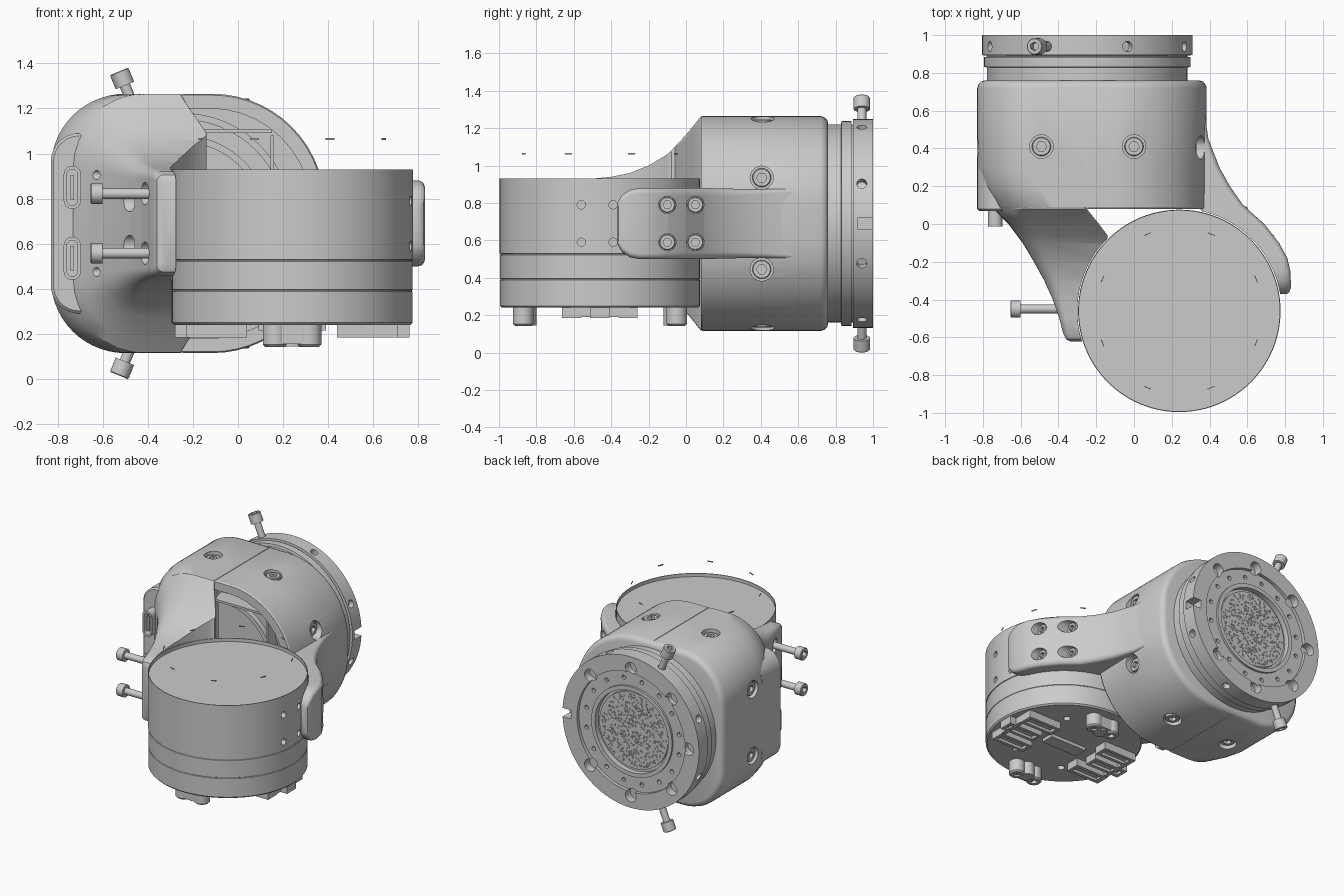
import bpy, bmesh, random
from math import sin, cos, pi, radians
from mathutils import Matrix, Vector

if "Cube" in bpy.data.objects:
    bpy.data.objects.remove(bpy.data.objects["Cube"])

random.seed(3)
AX, AY = 0.24, -0.46          # vertical drum axis
HX, HZ = -0.248, 0.69         # horizontal drum axis
X, Y, Z = Vector((1, 0, 0)), Vector((0, 1, 0)), Vector((0, 0, 1))


def frame(p, d):
    return Matrix.Translation(p) @ Vector(d).to_track_quat('Z', 'Y').to_matrix().to_4x4()


def finish(name, bm):
    bmesh.ops.remove_doubles(bm, verts=bm.verts, dist=1e-5)
    bmesh.ops.recalc_face_normals(bm, faces=bm.faces)
    me = bpy.data.meshes.new(name)
    bm.to_mesh(me)
    bm.free()
    ob = bpy.data.objects.new(name, me)
    bpy.context.collection.objects.link(ob)
    return ob


def skin(bm, rings):
    vs = [[bm.verts.new(p) for p in r] for r in rings]
    n = len(vs[0])
    for a, b in zip(vs, vs[1:]):
        for i in range(n):
            j = (i + 1) % n
            bm.faces.new((a[i], a[j], b[j], b[i]))
    bm.faces.new(vs[0])
    bm.faces.new(vs[-1])


def revolve(bm, pts, p, d, seg=24, hexed=()):
    # profile points are (radius, height); rows listed in hexed are six-sided
    m, rings = frame(p, d), []
    for k, (r, h) in enumerate(pts):
        ring = []
        for i in range(seg):
            a = 2 * pi * i / seg
            q = r * cos(pi / 6) / cos(a % (pi / 3) - pi / 6) if k in hexed else r
            ring.append(m @ Vector((q * cos(a), q * sin(a), h)))
        rings.append(ring)
    skin(bm, rings)


def rod(bm, p, d, r, h, seg=24):
    revolve(bm, [(r, 0), (r, h)], p, d, seg)


def screw(bm, p, d, r=0.045, h=0.045, shaft=0.0):
    e = 0.004
    head = [(r, 0), (r, h - e), (r - e, h), (r * .55, h), (r * .55, h * .4)]
    if shaft:
        head = [(0.024, -shaft), (0.024, 0)] + head
    n = len(head)
    revolve(bm, head, p, d, 24, (n - 2, n - 1))


def sec(y, x0, x1, z0, z1, rl, rr, n=8):
    # rounded rectangle across y, with separate left and right corner radii
    out = []
    for cx, cz, r, a0 in ((x0 + rl, z0 + rl, rl, 180), (x1 - rr, z0 + rr, rr, 270),
                          (x1 - rr, z1 - rr, rr, 0), (x0 + rl, z1 - rl, rl, 90)):
        for i in range(n + 1):
            a = radians(a0 + 90 * i / n)
            out.append((cx + r * cos(a), y, cz + r * sin(a)))
    return out


def loft(name, rings):
    bm = bmesh.new()
    skin(bm, rings)
    return finish(name, bm)


def box(bm, x0, x1, y0, y1, z0, z1):
    skin(bm, [[(x0, y0, z), (x1, y0, z), (x1, y1, z), (x0, y1, z)] for z in (z0, z1)])


def cut(ob, bm):
    c = finish("cutter", bm)
    c.hide_render = True
    m = ob.modifiers.new("cut", 'BOOLEAN')
    m.operation, m.solver, m.object = 'DIFFERENCE', 'EXACT', c
    dg = bpy.context.evaluated_depsgraph_get()
    me = bpy.data.meshes.new_from_object(ob.evaluated_get(dg))
    ob.modifiers.clear()
    ob.data = me
    bpy.data.objects.remove(c)


# vertical drum: grooved body with shallow recessed lid
bm = bmesh.new()
revolve(bm, [(0.524, .24), (.534, .25), (.534, .388), (.531, .39), (.531, .394), (.534, .396),
             (.534, .522), (.531, .524), (.531, .528), (.536, .53), (.536, .93), (.531, .93),
             (.531, .905)], (AX, AY, 0), Z, 96)
drum = finish("vertical_drum", bm)
bm = bmesh.new()
for y in (-.56, -.39):
    for z in (.59, .79):
        rod(bm, (.73, y, z), X, .022, .1)
for dx, dy in ((0, 0), (.2, .27), (-.2, .27), (.2, -.27), (-.2, -.27)):
    rod(bm, (AX + dx, AY + dy, .2), Z, .025, .07)
cut(drum, bm)

# underside bosses with a centre pin
bm = bmesh.new()
for s in (-1, 1):
    y = AY + s * .41
    for dx in (-.075, .075):
        revolve(bm, [(.055, .1), (.055, .01), (.045, 0), (.022, 0), (.022, .05)], (AX + dx, y, .143), Z)
    rod(bm, (AX, y - s * .02, .145), Z, .05, .1)
    box(bm, AX - .075, AX + .075, y - .045, y + .045, .155, .245)
finish("underside_bosses", bm)

# underside pads: slotted bars tied by an outer rim
bm = bmesh.new()
for s in (-1, 1):
    for dy, x0, x1 in ((-.15, .2, .47), (0, .24, .52), (.15, .2, .47)):
        a, b = sorted((AX + s * x0, AX + s * x1))
        y = AY + dy
        box(bm, a, b, y - .052, y + .052, .205, .245)
        for t in (-.04, .04):
            box(bm, a, b, y + t - .012, y + t + .012, .185, .21)
        for q in (a, b - .024):
            box(bm, q, q + .024, y - .052, y + .052, .185, .21)
    a, b = sorted((AX + s * .44, AX + s * .47))
    box(bm, a, b, AY - .2, AY + .2, .19, .245)
box(bm, AX - .15, AX + .15, AY - .05, AY + .05, .215, .245)
finish("underside_pads", bm)

# floating locating tabs above the lid
bm = bmesh.new()
for k in range(8):
    a = pi / 8 + k * pi / 4
    c, t = Vector((AX + .44 * cos(a), AY + .44 * sin(a), 1.06)), Vector((-sin(a), cos(a), 0))
    n = Vector((cos(a), sin(a), 0)) * .002
    skin(bm, [[c - t * .02 - n + Z * h, c + t * .02 - n + Z * h,
               c + t * .02 + n + Z * h, c - t * .02 + n + Z * h] for h in (0, .008)])
finish("lid_tabs", bm)


# housing shell with front cavity, seam and countersinks
def shell(y, i, x0=-.83):
    return sec(y, x0 + i, .385 - i, .115 + i, 1.265 - i, .33 - i, .5 - i, 14)


house = loft("housing", [shell(.08, .006, -.745), shell(.09, 0, -.75), shell(.2, 0, -.805), shell(.3, 0),
                         shell(.72, 0), shell(.742, .008), shell(.755, .022), shell(.76, .04)])
bm = bmesh.new()
skin(bm, [sec(y, -.5, .325, .18, 1.2, .2, .45, 10) for y in (0, .26)])
cut(house, bm)
spots = [((x, .41, HZ + s * .525), Z * s) for x in (-.49, 0) for s in (-1, 1)]
spots += [((x, .405, HZ + s * .245), X * d) for x, d in ((.3, 1), (-.785, -1)) for s in (-1, 1)]
bm, heads = bmesh.new(), bmesh.new()
for p, d in spots:
    rod(bm, p, d, .062, .2)
    screw(heads, Vector(p) - d * .01, d, .05, .04)
for z in (.11, 1.26):
    box(bm, -.251, -.247, .05, .8, z, z + .01)
cut(house, bm)
finish("housing_screws", heads)

# motor face and ribs inside the cavity
bm = bmesh.new()
revolve(bm, [(.49, 0), (.49, .06), (.46, .06), (.46, .03), (.39, .03), (.39, .07), (.36, .07), (.36, .03),
             (.15, .03)], (HX, .27, HZ), -Y, 64)
for s in (-1, 1):
    z = HZ + s * .41
    box(bm, -.3, .15, .12, .26, z - .008, z + .008)
box(bm, .145, .16, .12, .26, .3, 1.08)
finish("cavity_ribs", bm)

# left arm tapering onto the drum
L = [(.2, -.8, -.3, .572, .325), (.08, -.742, -.25, .573, .325), (.03, -.695, -.21, .51, .27),
     (0, -.665, -.185, .475, .24), (-.06, -.62, -.14, .41, .19), (-.1, -.59, -.14, .37, .15),
     (-.2, -.53, -.14, .31, .1), (-.3, -.475, -.14, .27, .07), (-.4, -.43, -.14, .25, .05),
     (-.5, -.395, -.14, .24, .04), (-.58, -.375, -.14, .23, .035), (-.61, -.36, -.16, .215, .03),
     (-.622, -.335, -.2, .19, .02)]
left = loft("left_arm", [sec(y, a, b, HZ - h, HZ + h, r, .012) for y, a, b, h, r in L])
bm, heads = bmesh.new(), bmesh.new()
rod(bm, (AX, AY, -.1), Z, .54, 1.6, 96)
for s in (-1, 1):
    rod(bm, (-.365, -.45, HZ + s * .132), -X, .05, .3)
    rod(bm, (-.42, -.29, HZ + s * .1), -X, .048, .3)
    rod(bm, (-.5, -.05, HZ + s * .215), -X, .02, .4)
    screw(heads, (-.41, -.29, HZ + s * .1), -X, .045, .035)
    screw(heads, (-.60, -.45, HZ + s * .132), -X, .045, .054, .26)
cut(left, bm)
finish("left_arm_screws", heads)

# right arm sweeping out of the housing
R = [(.6, .3, .372, .19, .02), (.45, .32, .394, .185, .025),
     (.3, .33, .452, .185, .035), (.2, .33, .508, .187, .04), (.1, .34, .578, .19, .04), (0, .4, .69, .19, .04),
     (-.1, .55, .768, .19, .035), (-.18, .62, .812, .19, .03), (-.25, .65, .828, .19, .03),
     (-.3, .68, .83, .18, .03), (-.34, .7, .83, .155, .03), (-.362, .72, .822, .12, .025),
     (-.37, .74, .81, .1, .02)]
right = loft("right_arm", [sec(y, a, b, HZ - h, HZ + h, .01, r) for y, a, b, h, r in R])
bm, heads = bmesh.new(), bmesh.new()
rod(bm, (AX, AY, -.1), Z, .541, 1.6, 96)
for s in (-1, 1):
    rod(bm, (.345, .405, HZ + s * .245), X, .062, .2)
    for x, y in ((.715, -.1), (.575, .05)):
        rod(bm, (x, y, HZ + s * .1), X, .046, .3)
        screw(heads, (x - .01, y, HZ + s * .1), X, .042, .035)
cut(right, bm)
finish("right_arm_screws", heads)

# side connector panel with two sockets
loft("connector_panel", [sec(y, -.83 + i, -.57 - i, .29 + i, 1.09 - i, .125 - i, .125 - i)
                         for y, i in ((.3, 0), (.08, 0), (.068, .012))])
for k, z in enumerate((.535, .85)):
    loft("socket_%d" % k, [sec(y, -.735 - w, -.735 + w, z - h, z + h, w - .001, w - .001)
                           for y, w, h in ((.08, .038, .095), (-.012, .038, .095),
                                           (-.012, .024, .08), (.04, .024, .08))])
    loft("socket_tongue_%d" % k, [sec(y, -.743, -.727, z - .055, z + .055, .004, .004, 2) for y in (.045, 0)])

# rear neck and flange
bm = bmesh.new()
revolve(bm, [(.53, .7), (.53, .828), (.547, .832), (.547, .884), (.53, .886), (.53, .892), (.558, .894),
             (.558, 1), (.44, 1), (.44, .975), (.33, .975), (.33, .99), (.30, .99), (.30, .95),
             (.28, .95), (.28, .965)], (HX, 0, HZ), Y, 96)
flange = finish("rear_flange", bm)
bm = bmesh.new()
for k in range(8):
    a, b = pi / 8 + k * pi / 4, k * pi / 4
    d = Vector((cos(a), 0, sin(a)))
    rod(bm, Vector((HX, .94, HZ)) + d * .515, d, .027, .1)
    if k:
        rod(bm, (HX + .47 * cos(b), .94, HZ + .47 * sin(b)), Y, .045, .1)
    for c in (a - .2, a + .2):
        rod(bm, (HX + .385 * cos(c), .95, HZ + .385 * sin(c)), Y, .016, .04, 12)
box(bm, HX + .49, HX + .6, .92, 1.05, HZ - .032, HZ + .032)
cut(flange, bm)

# two radial clamp screws
bm = bmesh.new()
for a in (radians(112.5), radians(247.5)):
    d = Vector((cos(a), 0, sin(a)))
    screw(bm, Vector((HX, .94, HZ)) + d * .662, d, .044, .068, .15)
finish("flange_screws", bm)

# grainy pad in the flange centre
bm = bmesh.new()
for _ in range(500):
    a, r = random.uniform(0, 2 * pi), .265 * random.random() ** .5
    revolve(bm, [(.006, 0), (.003, .005)], (HX + r * cos(a), .964, HZ + r * sin(a)), Y, 6)
finish("grainy_pad", bm)

for ob in bpy.context.scene.objects:
    ob.select_set(True)
    bpy.context.view_layer.objects.active = ob
bpy.ops.object.shade_smooth_by_angle(angle=radians(30))
